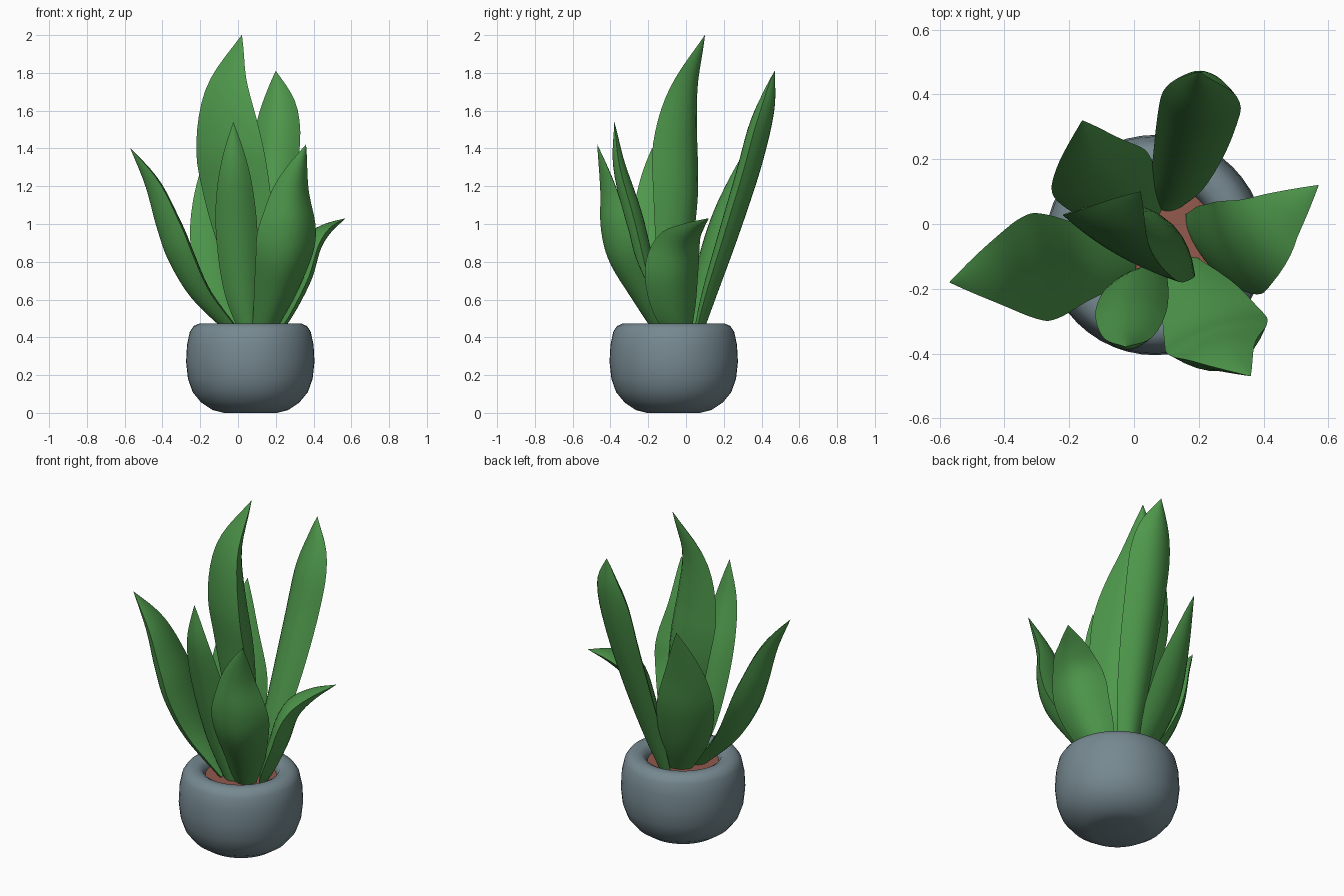
import bpy, math
from mathutils import Vector

if "Cube" in bpy.data.objects:
    bpy.data.objects.remove(bpy.data.objects["Cube"])


def mat(name, rgb):
    m = bpy.data.materials.new(name)
    m.diffuse_color = (*rgb, 1)
    m.use_nodes = True
    m.node_tree.nodes["Principled BSDF"].inputs["Base Color"].default_value = m.diffuse_color
    return m


GREEN = mat("leaf_green", (0.075, 0.31, 0.07))
SLATE = mat("slate_pot", (0.18, 0.25, 0.28))
SOIL = mat("red_brown_soil", (0.29, 0.10, 0.075))


def add_mesh(name, verts, faces, material, sharp):
    me = bpy.data.meshes.new(name)
    me.from_pydata(verts, [], faces)
    me.materials.append(material)
    ob = bpy.data.objects.new(name, me)
    bpy.context.collection.objects.link(ob)
    bpy.ops.object.select_all(action='DESELECT')
    ob.select_set(True)
    bpy.context.view_layer.objects.active = ob
    bpy.ops.object.shade_smooth_by_angle(angle=math.radians(sharp))
    return ob


def spline(pts, u):
    """Smooth point at u (0..1) along a path through pts."""
    p = [Vector(q) for q in pts]
    p = [2 * p[0] - p[1]] + p + [2 * p[-1] - p[-2]]
    s = u * (len(pts) - 1)
    i = min(int(s), len(pts) - 2)
    t = s - i
    a, b, c, d = p[i:i + 4]
    return 0.5 * (2 * b + (c - a) * t + (2 * a - 5 * b + 4 * c - d) * t * t
                  + (3 * b - a - 3 * c + d) * t ** 3)


def skin(rings):
    """Verts and faces of a capped tube through equal-length rings."""
    n = len(rings[0])
    verts = [v for ring in rings for v in ring]
    faces = [(j * n + k, j * n + (k + 1) % n, (j + 1) * n + (k + 1) % n, (j + 1) * n + k)
             for j in range(len(rings) - 1) for k in range(n)]
    last = (len(rings) - 1) * n
    faces += [tuple(reversed(range(n))), tuple(range(last, last + n))]
    return verts, faces


def lathe(name, profile, material, centre, n=48):
    """Revolve (radius, z) points."""
    rings = [[(centre[0] + r * math.cos(2 * math.pi * k / n),
               centre[1] + r * math.sin(2 * math.pi * k / n), z) for k in range(n)]
             for r, z in profile]
    return add_mesh(name, *skin(rings), material, 40)


def leaf(name, path, side_angle, half_width, peak, depth, edge=0.5, taper=1.7,
         rows=24, cols=10):
    """Fleshy pointed blade: path follows the outer face, the inner face
    bulges by depth, and the two edges lie at the fraction edge between."""
    a = math.radians(side_angle)
    flat = Vector((math.cos(a), math.sin(a), 0))
    xs = [2 * c / cols - 1 for c in range(cols + 1)]
    inner = [(x, 1 - (1 - edge) * x * x) for x in xs]
    outer = [(x, edge * x * x) for x in xs[::-1]]
    section = inner + outer[1:-1]
    rings = []
    for r in range(rows + 1):
        u = r / rows
        tan = (spline(path, min(u + 0.02, 1)) - spline(path, max(u - 0.02, 0))).normalized()
        side = (flat - tan * flat.dot(tan)).normalized()
        inward = side.cross(tan)
        if u < peak:
            w = 0.37 + 0.63 * math.sin(u / peak * math.pi / 2)
        else:
            w = max(1 - ((u - peak) / (1 - peak)) ** taper, 0.005)
        # reversed so that the faces point outward
        rings.append([spline(path, u) + side * x * w * half_width + inward * h * w * depth
                      for x, h in section[::-1]])
    verts, faces = skin(rings)
    ob = add_mesh(name, verts, [f[::-1] for f in faces], GREEN, 45)
    return ob


# Rounded pot with a rolled rim, and the soil inside
CENTRE = (0.065, -0.065)
lathe("pot", [(0.14, 0.0), (0.20, 0.015), (0.26, 0.055), (0.305, 0.11), (0.33, 0.18),
              (0.34, 0.27), (0.335, 0.36), (0.32, 0.43), (0.30, 0.46), (0.27, 0.473),
              (0.235, 0.472), (0.21, 0.458), (0.195, 0.43), (0.19, 0.38)], SLATE, CENTRE)
lathe("soil", [(0.19, 0.36), (0.197, 0.425)], SOIL, CENTRE)

# Leaves: outer midrib path, side direction, half width, widest place, thickness
leaf("tall_centre_leaf", [(.10, -.11, .40), (.05, -.095, .80), (-.01, -.09, 1.13),
                          (-.06, -.09, 1.43), (-.065, -.03, 1.73), (.02, .10, 2.0)],
     150, .21, .52, .155, .15)
leaf("tall_back_leaf", [(.10, .08, .40), (.14, .16, .62), (.18, .28, .95),
                        (.21, .395, 1.30), (.225, .465, 1.60), (.20, .47, 1.81)],
     -12, .125, .68, .12)
leaf("left_leaf", [(-.03, -.11, .40), (-.24, -.13, .60), (-.365, -.145, .80),
                   (-.43, -.15, .98), (-.49, -.16, 1.20), (-.57, -.18, 1.40)],
     98, .168, .47, .14, .8, 1.8)
leaf("right_leaf", [(.20, -.01, .40), (.28, -.03, .52), (.37, -.04, .70),
                    (.42, -.02, .86), (.48, .04, .95), (.57, .12, 1.03)],
     -62, .16, .48, .11, .75, 1.5)
leaf("front_right_leaf", [(.14, -.15, .40), (.215, -.28, .60), (.27, -.40, .80),
                          (.29, -.445, .98), (.30, -.45, 1.18), (.36, -.47, 1.42)],
     198, .165, .52, .13, .75)
leaf("front_leaf", [(.06, -.16, .40), (.015, -.23, .65), (-.01, -.32, 1.0),
                    (-.02, -.385, 1.30), (-.025, -.38, 1.54)],
     180, .11, .48, .10)
leaf("back_left_leaf", [(.03, .03, .40), (-.06, .12, .60), (-.125, .20, .85),
                        (-.155, .25, 1.10), (-.16, .32, 1.40)],
     25, .16, .5, .11)
